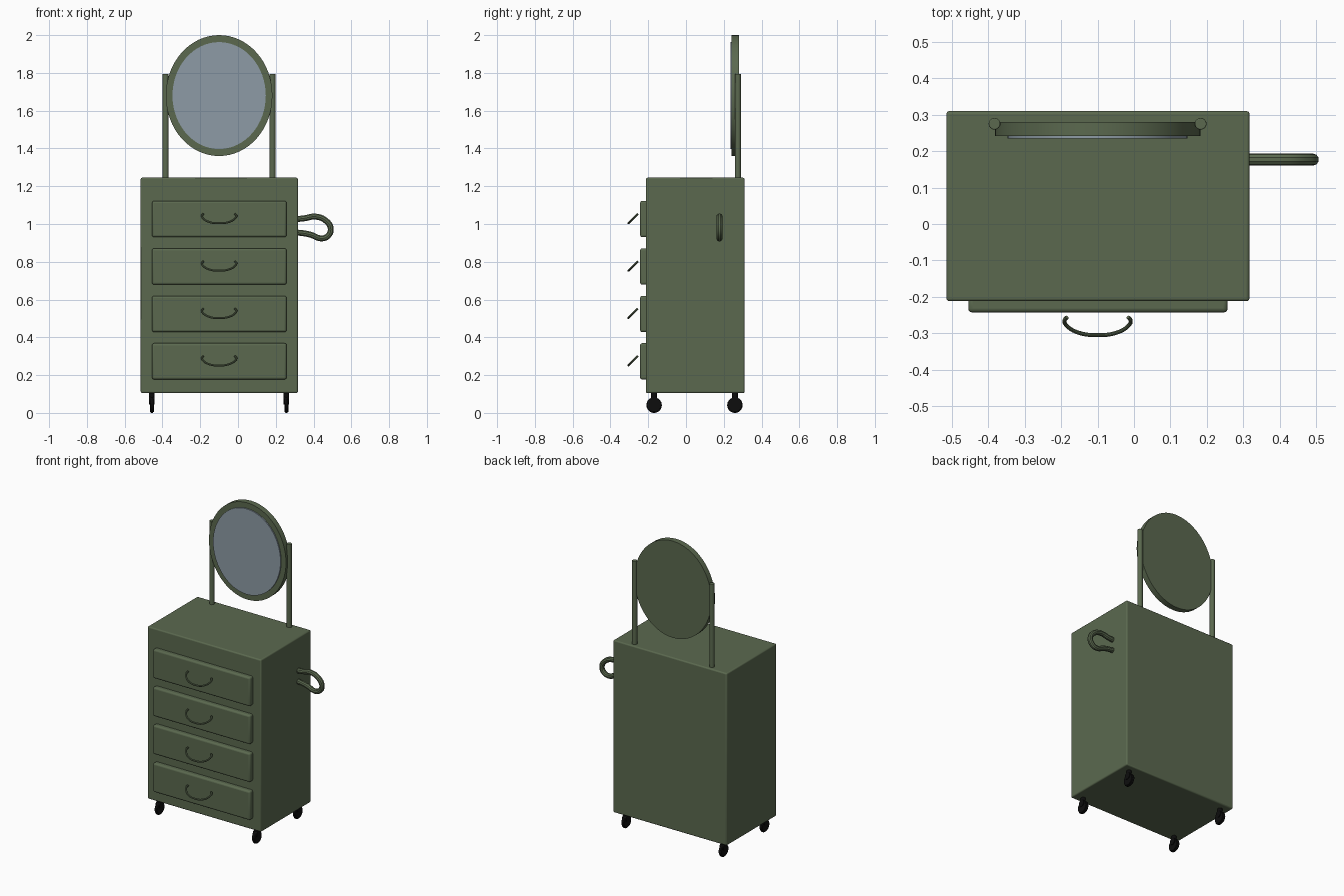
import bpy, math
from mathutils import Vector

cube = bpy.data.objects.get("Cube")
if cube:
    bpy.data.objects.remove(cube, do_unlink=True)


def material(name, rgb, rough=0.6):
    m = bpy.data.materials.new(name)
    m.use_nodes = True
    m.diffuse_color = (*rgb, 1)
    bsdf = m.node_tree.nodes["Principled BSDF"]
    bsdf.inputs["Base Color"].default_value = (*rgb, 1)
    bsdf.inputs["Roughness"].default_value = rough
    return m


GREEN = material("olive green paint", (0.104, 0.141, 0.078))
GLASS = material("mirror grey", (0.27, 0.33, 0.38))
BLACK = material("black rubber", (0.004, 0.004, 0.004))
CX = -0.1  # centre line of the cabinet


def finish(ob, name, mat, bevel=0, segments=3):
    ob.name = name
    ob.data.materials.append(mat)
    if bevel:
        mod = ob.modifiers.new("soft_edges", "BEVEL")
        mod.width, mod.segments = bevel, segments
    bpy.ops.object.shade_smooth_by_angle(angle=math.radians(35))
    return ob


def box(name, lo, hi, mat, bevel=0):
    lo, hi = Vector(lo), Vector(hi)
    bpy.ops.mesh.primitive_cube_add(size=1, location=(lo + hi) / 2)
    ob = bpy.context.object
    ob.scale = hi - lo
    bpy.ops.object.transform_apply(location=False, rotation=False, scale=True)
    return finish(ob, name, mat, bevel)


def disc(name, centre, rx, rz, depth, mat, axis="Y", verts=64, bevel=0):
    """Cylinder along an axis, optionally elliptical in its own plane."""
    rot = {"X": (0, math.pi / 2, 0), "Y": (math.pi / 2, 0, 0), "Z": (0, 0, 0)}[axis]
    bpy.ops.mesh.primitive_cylinder_add(vertices=verts, radius=1, depth=1,
                                        location=centre, rotation=rot)
    ob = bpy.context.object
    ob.scale = (rx, rz, depth)
    bpy.ops.object.transform_apply(location=False, rotation=True, scale=True)
    return finish(ob, name, mat, bevel)


def tube(name, points, radius, mat):
    """Round bar swept along a smooth path, converted to a mesh."""
    cu = bpy.data.curves.new(name, "CURVE")
    cu.dimensions = "3D"
    cu.bevel_depth, cu.bevel_resolution, cu.resolution_u = radius, 3, 8
    cu.use_fill_caps = True
    sp = cu.splines.new("BEZIER")
    sp.bezier_points.add(len(points) - 1)
    for bp, p in zip(sp.bezier_points, points):
        bp.co = p
        bp.handle_left_type = bp.handle_right_type = "AUTO"
    ob = bpy.data.objects.new(name, cu)
    bpy.context.collection.objects.link(ob)
    bpy.ops.object.select_all(action="DESELECT")
    ob.select_set(True)
    bpy.context.view_layer.objects.active = ob
    bpy.ops.object.convert(target="MESH")
    return finish(bpy.context.object, name, mat)


# Cabinet body
box("cabinet", (-0.515, -0.212, 0.105), (0.317, 0.31, 1.245), GREEN, 0.008)

# Drawers with bail pulls hanging in a slanted plane
pull = [(-0.084, 0.049), (-0.091, 0.040), (-0.085, 0.026), (-0.05, 0.006), (0, 0)]
pull += [(-x, s) for x, s in reversed(pull[:-1])]
for i in range(4):
    z = 0.273 + i * 0.251
    box(f"drawer_{i + 1}", (-0.455, -0.243, z - 0.096), (0.257, -0.2, z + 0.096),
        GREEN, 0.011)
    tube(f"drawer_pull_{i + 1}",
         [(CX + x, -0.305 + s, z - 0.022 + s) for x, s in pull], 0.0055, GREEN)

# Towel handle on the left side
loop = [(0.30, 1.025), (0.35, 1.030), (0.41, 1.039), (0.462, 1.020), (0.491, 0.975),
        (0.474, 0.935), (0.44, 0.924), (0.385, 0.943), (0.34, 0.952), (0.30, 0.955)]
tube("side_handle", [(x, 0.177, z) for x, z in loop], 0.0165, GREEN)

# Oval mirror
disc("mirror_frame", (CX, 0.261, 1.68), 0.282, 0.32, 0.038, GREEN)
disc("mirror_glass", (CX, 0.239, 1.68), 0.247, 0.283, 0.009, GLASS)

# Posts and casters, mirrored about the centre line
for side, s in (("left", 1), ("right", -1)):
    disc(f"{side}_post", (CX + s * 0.283, 0.275, 1.515), 0.016, 0.016, 0.56,
         GREEN, "Z", 24, 0.003)
    for end, y in (("front", -0.169), ("back", 0.259)):
        x = CX + s * 0.356
        tag = f"{end}_{side}_caster"
        disc(f"{tag}_wheel", (x, y, 0.043), 0.038, 0.038, 0.022, BLACK, "X", 32, 0.003)
        disc(f"{tag}_stem", (x, y, 0.091), 0.015, 0.015, 0.034, BLACK, "Z", 20)
        disc(f"{tag}_hub", (x, y, 0.066), 0.022, 0.022, 0.03, BLACK, "X", 24)
        # rounded tyre touching the floor
        disc(f"{tag}_tyre", (x, y, 0.041), 0.041, 0.041, 0.012, BLACK, "X", 32, 0.003)
